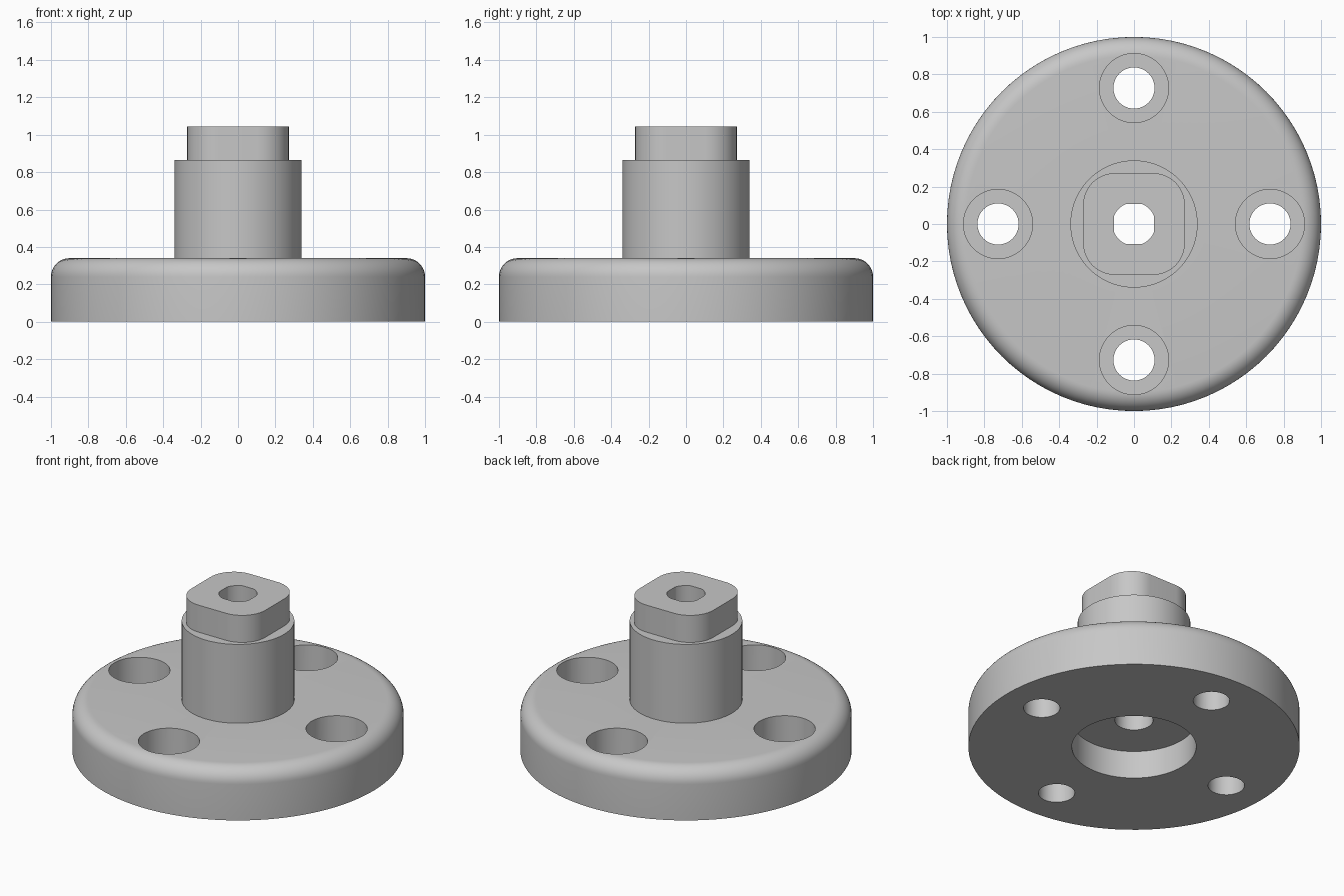
import bpy, bmesh
from math import sin, cos, pi, radians, hypot

cube = bpy.data.objects.get("Cube")
if cube:
    bpy.data.objects.remove(cube, do_unlink=True)

grey = bpy.data.materials.new("plain grey")
grey.use_nodes = True
grey.diffuse_color = (0.57, 0.57, 0.57, 1)
grey.node_tree.nodes["Principled BSDF"].inputs["Base Color"].default_value = grey.diffuse_color

SEGMENTS = 96
FLANGE_TOP, SHAFT_TOP, KEY_TOP = 0.34, 0.865, 1.045
BORE = 0.115


def skin(name, loops, closed):
    """Join equal-length point loops with quads; close into a tube wall or cap the ends."""
    bm = bmesh.new()
    rings = [[bm.verts.new(p) for p in loop] for loop in loops]
    pairs = list(zip(rings, rings[1:]))
    if closed:
        pairs.append((rings[-1], rings[0]))
    else:
        bm.faces.new(rings[0])
        bm.faces.new(rings[-1])
    for a, b in pairs:
        for i in range(len(a)):
            j = (i + 1) % len(a)
            bm.faces.new((a[i], a[j], b[j], b[i]))
    bmesh.ops.recalc_face_normals(bm, faces=bm.faces)
    mesh = bpy.data.meshes.new(name)
    bm.to_mesh(mesh)
    bm.free()
    mesh.materials.append(grey)
    obj = bpy.data.objects.new(name, mesh)
    bpy.context.collection.objects.link(obj)
    return obj


def lathe(name, profile, closed, steps=SEGMENTS, cx=0, cy=0):
    angles = [2 * pi * i / steps for i in range(steps)]
    loops = [[(cx + r * cos(a), cy + r * sin(a), z) for a in angles] for r, z in profile]
    return skin(name, loops, closed)


def activate(obj):
    bpy.ops.object.select_all(action='DESELECT')
    obj.select_set(True)
    bpy.context.view_layer.objects.active = obj


# Flange and shaft: one turned body with rounded rim, bore and bottom recess
fillet = 0.1
rim = [(1 - fillet + fillet * cos(a), FLANGE_TOP - fillet + fillet * sin(a))
       for a in (pi / 2 * i / 10 for i in range(11))]
body = lathe("flange_and_shaft",
             [(0.375, 0), (1, 0)] + rim +
             [(0.34, FLANGE_TOP), (0.34, SHAFT_TOP), (BORE, SHAFT_TOP),
              (BORE, 0.185), (0.375, 0.185)], True)

# Four counterbored bolt holes
for k in range(4):
    a = k * pi / 2
    cutter = lathe("bolt_hole_cutter",
                   [(0.11, -0.1), (0.11, 0.15), (0.185, 0.15), (0.185, 0.5)],
                   False, 48, 0.727 * cos(a), 0.727 * sin(a))
    cutter.hide_render = True
    activate(body)
    mod = body.modifiers.new("bolt_hole", 'BOOLEAN')
    mod.operation, mod.solver, mod.object = 'DIFFERENCE', 'EXACT', cutter
    bpy.ops.object.modifier_apply(modifier=mod.name)
    bpy.data.objects.remove(cutter, do_unlink=True)

# Rounded square drive on top of the shaft, with the bore running through
half, corner = 0.272, 0.17
outline = []
for k in range(4):
    q = k * pi / 2 + pi / 4
    offset = (half - corner) * 2 ** 0.5
    for i in range(13):
        a = q - pi / 4 + pi / 2 * i / 12
        outline.append((offset * cos(q) + corner * cos(a), offset * sin(q) + corner * sin(a)))
inner = [(x * BORE / hypot(x, y), y * BORE / hypot(x, y)) for x, y in outline]
drive = skin("square_drive",
             [[(x, y, z) for x, y in pts] for pts, z in
              ((outline, SHAFT_TOP), (outline, KEY_TOP), (inner, KEY_TOP), (inner, SHAFT_TOP))],
             True)

# Smooth curved walls, keep edges crisp
for obj in (body, drive):
    activate(obj)
    bpy.ops.object.shade_smooth_by_angle(angle=radians(30))
